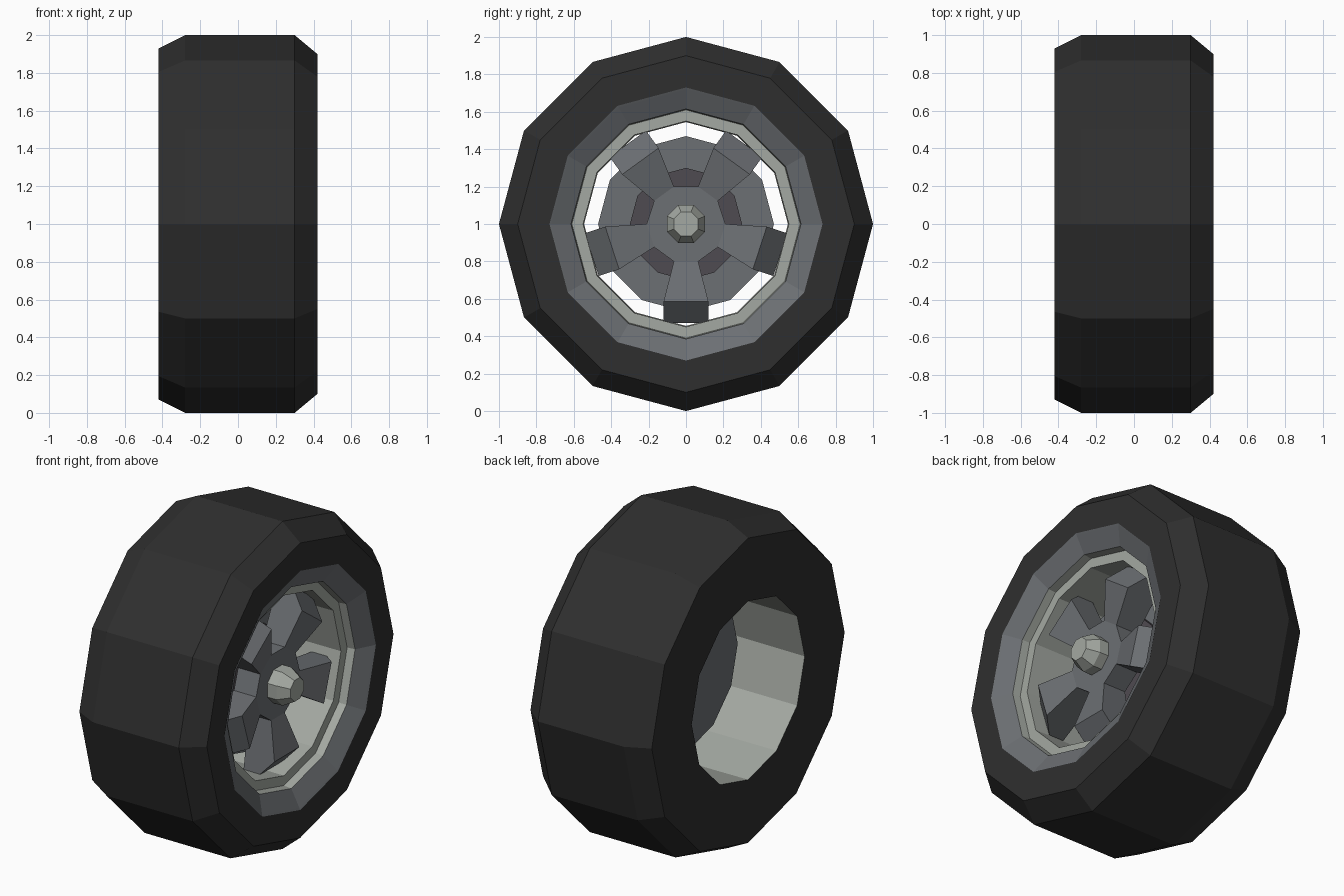
import bpy, bmesh, math

if "Cube" in bpy.data.objects:
    bpy.data.objects.remove(bpy.data.objects["Cube"])


def material(name, rgb):
    m = bpy.data.materials.new(name)
    m.diffuse_color = (*rgb, 1)
    m.use_nodes = True
    m.node_tree.nodes["Principled BSDF"].inputs["Base Color"].default_value = m.diffuse_color
    return m


RUBBER = material("black_rubber", (0.028, 0.028, 0.028))
GREY = material("dark_grey_metal", (0.15, 0.16, 0.172))
LIGHT = material("light_grey_metal", (0.37, 0.395, 0.36))
PURPLE = material("dark_purple_grey", (0.078, 0.07, 0.082))


def finish(bm, name, mat):
    me = bpy.data.meshes.new(name)
    bm.to_mesh(me)
    bm.free()
    me.materials.append(mat)
    ob = bpy.data.objects.new(name, me)
    bpy.context.collection.objects.link(ob)
    return ob


def lathe(name, profile, mat, sides=12, phase=0.0):
    """Spin (x, radius) points around the axle; outside runs from -x to +x."""
    bm = bmesh.new()
    rings = []
    for x, r in profile:
        ring = []
        for j in range(sides):
            a = phase + 2 * math.pi * j / sides
            ring.append(bm.verts.new((x, r * math.cos(a), 1 + r * math.sin(a))))
        rings.append(ring)
    for p, q in zip(rings, rings[1:]):
        for j in range(sides):
            k = (j + 1) % sides
            bm.faces.new((p[j], p[k], q[k], q[j]))
    bmesh.ops.remove_doubles(bm, verts=bm.verts, dist=1e-5)
    return finish(bm, name, mat)


# Tyre, with a chamfer on each shoulder
lathe("tyre", [(-0.42, 0.545), (-0.42, 0.93), (-0.28, 1), (0.30, 1),
               (0.42, 0.9), (0.42, 0.73)], RUBBER)

# Sloping rim face, then stepped inner barrel running to the back
lathe("rim_face", [(0.42, 0.73), (0.415, 0.72), (0.36, 0.615)], GREY)
lathe("rim_barrel", [(0.36, 0.615), (0.31, 0.61), (0.31, 0.55), (-0.42, 0.545)], LIGHT)

# Brake disc and its raised centre
lathe("brake_disc", [(-0.02, 0), (-0.02, 0.47), (0.06, 0.47), (0.06, 0.28)], GREY)
lathe("brake_centre", [(0.06, 0.3), (0.09, 0.3), (0.09, 0)], PURPLE)

# Axle cap
lathe("axle_cap", [(0.25, 0.11), (0.33, 0.11), (0.40, 0.07), (0.40, 0)], LIGHT,
      8, math.pi / 8)

# Five spokes and the ten-sided hub plate between them
bm = bmesh.new()
SPOKE = [(0.2, 0.27, 0.065), (0.415, 0.33, 0.12), (0.53, 0.22, 0.12),
         (0.53, 0.12, 0.12), (0.2, 0.12, 0.065)]   # radius, x, half width
hub_front, hub_back = [], []
for i in range(5):
    a = math.radians(-90 + 72 * i)
    c, s = math.cos(a), math.sin(a)

    def at(r, x, w):
        return bm.verts.new((x, r * c - w * s, 1 + r * s + w * c))

    lo = [at(r, x, -w) for r, x, w in SPOKE]
    hi = [at(r, x, w) for r, x, w in SPOKE]
    for k in range(4):
        bm.faces.new((lo[k], lo[k + 1], hi[k + 1], hi[k]))
    bm.faces.new(lo)
    bm.faces.new(hi)
    hub_front += [lo[0], hi[0]]
    hub_back += [lo[4], hi[4]]
bm.faces.new(hub_front)
bm.faces.new(hub_back)
for k in range(1, 10, 2):
    n = (k + 1) % 10
    bm.faces.new((hub_front[k], hub_front[n], hub_back[n], hub_back[k]))
bmesh.ops.recalc_face_normals(bm, faces=bm.faces)
finish(bm, "spokes", GREY)
